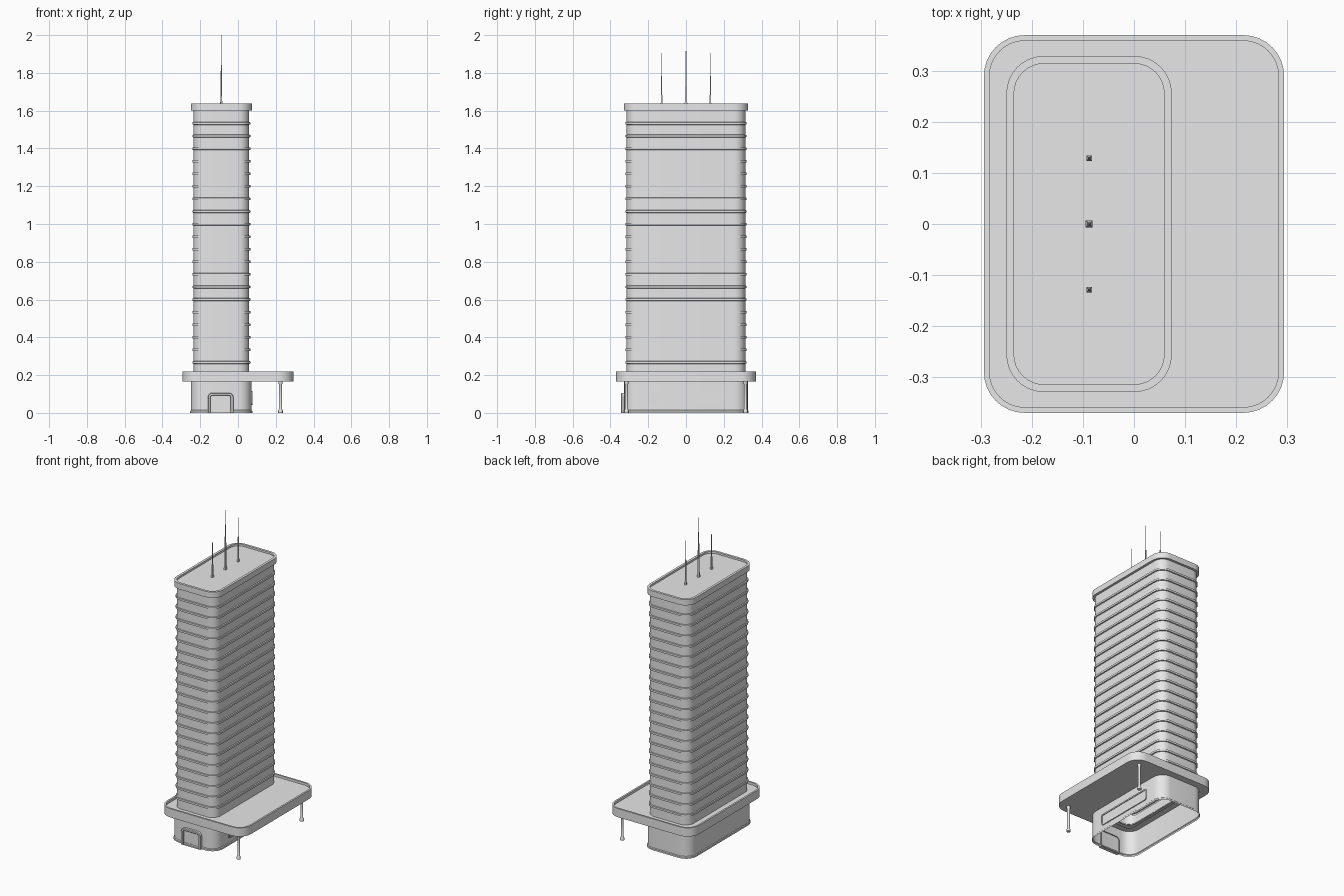
import bpy, bmesh, math

cube = bpy.data.objects.get("Cube")
if cube:
    bpy.data.objects.remove(cube)

GREY = (0.8, 0.8, 0.8, 1)
mat = bpy.data.materials.new("light grey")
mat.use_nodes = True
mat.diffuse_color = GREY
mat.node_tree.nodes["Principled BSDF"].inputs["Base Color"].default_value = GREY

SEG = 8


def rounded(rect, grow=0.0, low_radius=None):
    """Rounded rectangle outline; rect is (u0, u1, v0, v1, radius)."""
    u0, u1, v0, v1, r = rect
    u0, u1, v0, v1, r = u0 - grow, u1 + grow, v0 - grow, v1 + grow, max(r + grow, 0.002)
    low = r if low_radius is None else low_radius
    corners = [(u1, v1, -1, -1, r), (u0, v1, 1, -1, r), (u0, v0, 1, 1, low), (u1, v0, -1, 1, low)]
    points = []
    for q, (u, v, su, sv, rad) in enumerate(corners):
        for i in range(SEG + 1):
            a = (q + i / SEG) * math.pi / 2
            points.append((u + su * rad + rad * math.cos(a), v + sv * rad + rad * math.sin(a)))
    return points


def loft(name, sections, place=lambda u, v, d: (u, v, d), cap_start=False, cap_end=False):
    """Skin a list of (outline, depth) sections."""
    bm = bmesh.new()
    rings = [[bm.verts.new(place(u, v, d)) for u, v in loop] for loop, d in sections]
    for a, b in zip(rings, rings[1:]):
        n = len(a)
        for i in range(n):
            j = (i + 1) % n
            bm.faces.new((a[i], a[j], b[j], b[i]))
    if cap_start:
        bm.faces.new(rings[0][::-1])
    if cap_end:
        bm.faces.new(rings[-1])
    bmesh.ops.remove_doubles(bm, verts=bm.verts, dist=0.00005)
    bmesh.ops.recalc_face_normals(bm, faces=bm.faces)
    mesh = bpy.data.meshes.new(name)
    bm.to_mesh(mesh)
    bm.free()
    mesh.materials.append(mat)
    obj = bpy.data.objects.new(name, mesh)
    bpy.context.collection.objects.link(obj)
    bpy.ops.object.select_all(action="DESELECT")
    obj.select_set(True)
    bpy.context.view_layer.objects.active = obj
    bpy.ops.object.shade_smooth_by_angle(angle=math.radians(30))
    return obj


TOWER = (-0.235, 0.059, -0.314, 0.314, 0.058)
BASE = (-0.25, 0.072, -0.327, 0.327, 0.07)
SLAB = (-0.294, 0.294, -0.37, 0.37, 0.08)

# Hollow ground floor with a small plinth
loft("ground_floor", [(rounded(BASE, g), z) for g, z in
                      [(0.004, 0), (0.004, 0.01), (0, 0.014), (0, 0.17)]])

# Canopy slab with a raised rim, open in the middle
loft("canopy", [(rounded(TOWER, -0.025), 0.165),
                (rounded(SLAB), 0.165),
                (rounded(SLAB), 0.22),
                (rounded(SLAB, -0.011), 0.22),
                (rounded(SLAB, -0.011), 0.205),
                (rounded(TOWER, -0.002), 0.205)])

# Tower shaft with a ledge at every floor
shaft = [(rounded(TOWER), 0.2)]
for k in range(20):
    z = 0.267 + k * 0.0666
    shaft += [(rounded(TOWER, g), z + dz) for g, dz in
              [(0, -0.007), (0.007, -0.006), (0.007, 0.006), (0, 0.007)]]
shaft.append((rounded(TOWER), 1.605))
loft("tower", shaft)

# Roof cap with a parapet
loft("roof", [(rounded(TOWER, 0.015), 1.6),
              (rounded(TOWER, 0.015), 1.637),
              (rounded(TOWER), 1.637),
              (rounded(TOWER), 1.625)], cap_start=True, cap_end=True)

# Entrance surround on the front wall
DOOR = (-0.16, -0.024, 0, 0.106, 0.025)


def door_outline(inset):
    u0, u1, v0, v1, r = DOOR
    return rounded((u0 + inset, u1 - inset, v0, v1 - inset, r - inset), 0, 0.0)


loft("entrance", [(door_outline(i), d) for i, d in
                  [(0, 0.32), (0, 0.34), (0.003, 0.343), (0.012, 0.343), (0.015, 0.34), (0.015, 0.33)]],
     lambda u, v, d: (u, -d, v), cap_end=True)

# Long framed window under the canopy
WINDOW = (-0.2, 0.198, 0.043, 0.115, 0.012)
loft("window", [(rounded(WINDOW, g), d) for g, d in
                [(0, 0.065), (0, 0.078), (-0.008, 0.078), (-0.008, 0.0735)]],
     lambda u, v, d: (d, u, v), cap_end=True)


def square(h):
    return [(h, h), (-h, h), (-h, -h), (h, -h)]


def disc(r):
    return [(r * math.cos(i * math.pi / 8), r * math.sin(i * math.pi / 8)) for i in range(16)]


# Canopy columns with flared feet and heads
for side, y in (("front", -0.315), ("back", 0.315)):
    column = loft(side + "_column", [(disc(r), z) for r, z in
                                     [(0.012, 0), (0.012, 0.012), (0.008, 0.02),
                                      (0.008, 0.15), (0.011, 0.157), (0.011, 0.17)]],
                  cap_start=True, cap_end=True)
    column.location = (0.225, y, 0)

# Roof masts
for side, y, height, w in (("front", -0.129, 0.28, 0.0055),
                           ("middle", 0, 0.375, 0.007),
                           ("back", 0.129, 0.28, 0.0055)):
    mast = loft(side + "_mast", [(square(w * s), height * t) for s, t in
                                 [(1, 0), (0.95, 0.05), (0.65, 0.07), (0.45, 0.55),
                                  (0.25, 0.58), (0.12, 1)]],
                cap_start=True, cap_end=True)
    mast.location = (-0.088, y, 1.625)
